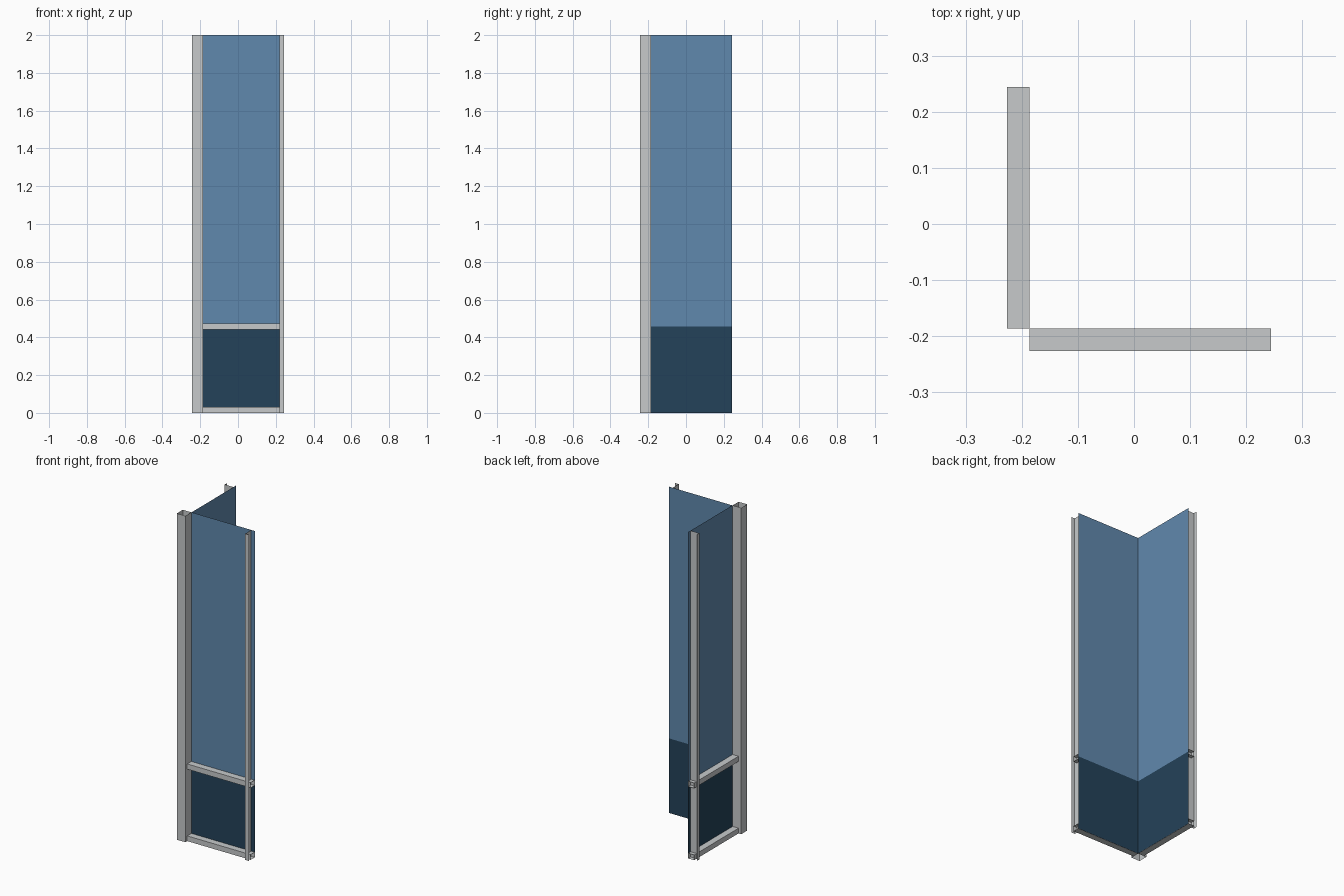
import bpy

cube = bpy.data.objects.get("Cube")
if cube:
    bpy.data.objects.remove(cube, do_unlink=True)


def material(name, rgb):
    mat = bpy.data.materials.new(name)
    mat.use_nodes = True
    mat.diffuse_color = (*rgb, 1)
    mat.node_tree.nodes["Principled BSDF"].inputs["Base Color"].default_value = (*rgb, 1)
    return mat


METAL = material("light grey metal", (0.57, 0.59, 0.60))
GLASS = material("steel blue glass", (0.118, 0.248, 0.42))
SPANDREL = material("dark blue panel", (0.0176, 0.0545, 0.1))

OUTER, INNER, END = -0.244, -0.186, 0.244   # post faces and free panel end
WEB = 0.22                                  # web of the half mullion
RAIL_FRONT = -0.226
HEIGHT, SPLIT = 2.0, 0.457


def sheet(name, profile, sweep, place, mat, closed=False):
    """Sweep a thin open or closed profile between two positions."""
    n = len(profile)
    verts = [place(a, b, s) for s in sweep for a, b in profile]
    faces = [(i, (i + 1) % n, n + (i + 1) % n, n + i)
             for i in range(n if closed else n - 1)]
    mesh = bpy.data.meshes.new(name)
    mesh.from_pydata(verts, [], faces)
    mesh.materials.append(mat)
    obj = bpy.data.objects.new(name, mesh)
    bpy.context.collection.objects.link(obj)
    return obj


# Square corner post, open at both ends
sheet("corner_post",
      [(OUTER, OUTER), (INNER, OUTER), (INNER, INNER), (OUTER, INNER)],
      (0, HEIGHT), lambda a, b, s: (a, b, s), METAL, closed=True)

# Two matching wings, mirrored across the diagonal of the corner
for side, swap in (("front", False), ("side", True)):
    def upright(u, v, z, swap=swap):
        return (v, u, z) if swap else (u, v, z)

    def along(v, z, u, upright=upright):
        return upright(u, v, z)

    # Glazing, a hair in front of the post face
    face = INNER + 0.001
    line = [(face, face), (END, face)]
    sheet(side + "_lower_panel", line, (0, SPLIT), upright, SPANDREL)
    sheet(side + "_upper_glass", line, (SPLIT, HEIGHT), upright, GLASS)

    # Half mullion: web and outer flange, open to the free end
    sheet(side + "_half_mullion",
          [(WEB, INNER), (WEB, OUTER), (END, OUTER)],
          (0, HEIGHT), upright, METAL)

    # Hollow rails at the floor and at the panel joint
    for name, low, high in (("bottom", 0, 0.032), ("middle", 0.441, 0.473)):
        sheet(side + "_" + name + "_rail",
              [(INNER, low), (RAIL_FRONT, low), (RAIL_FRONT, high), (INNER, high)],
              (INNER, END), along, METAL, closed=True)
